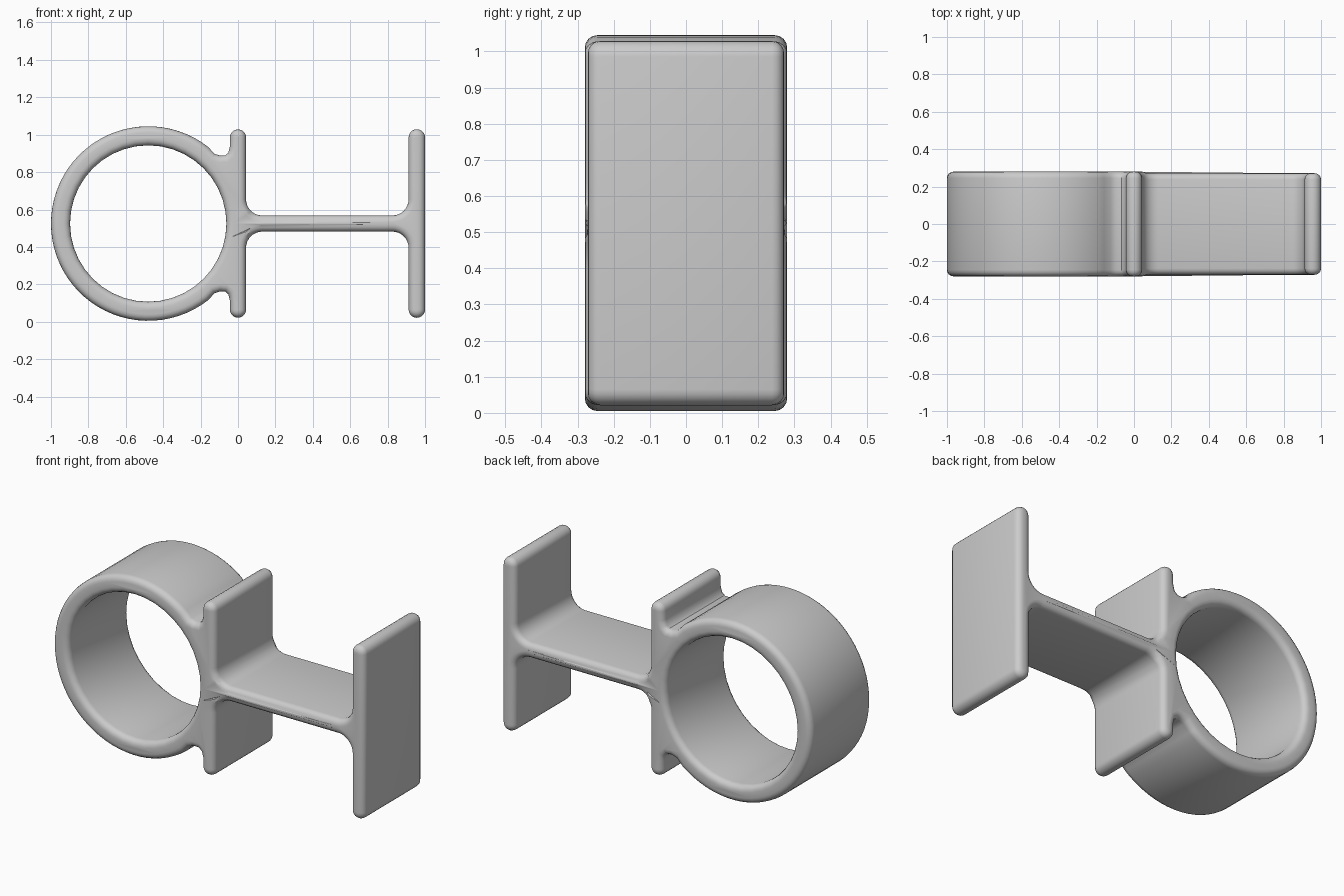
import bpy, bmesh
from math import cos, sin, radians

if "Cube" in bpy.data.objects:
    bpy.data.objects.remove(bpy.data.objects["Cube"])

MID = 0.525          # height of the symmetry plane
HALF_DEPTH = 0.28
ROUND = 0.035        # rounding of the front and back edges


def arc(cx, cz, r, start, end, steps):
    """Points on an arc, heights measured from the symmetry plane."""
    angles = [radians(start + (end - start) * i / steps) for i in range(steps + 1)]
    return [(cx + r * cos(a), cz + r * sin(a)) for a in angles]


# Upper half of the outline: ring, notch, near plate, web, far plate
upper = arc(-0.48, 0, 0.52, 180, 52, 26)
upper += [(-0.125, 0.372), (-0.095, 0.363), (-0.068, 0.364), (-0.052, 0.378), (-0.044, 0.41)]
upper += arc(0, 0.46, 0.043, 180, 0, 10)
upper += arc(0.13, 0.13, 0.087, 180, 270, 8)
upper += arc(0.825, 0.13, 0.087, 270, 360, 8)
upper += arc(0.956, 0.46, 0.044, 180, 0, 10)
lower = [(x, -z) for x, z in reversed(upper[1:])]
hole = arc(-0.48, 0, 0.418, 0, 360, 40)[:-1]

# Solid body: filled outline with a hole, extruded and rounded
curve = bpy.data.curves.new("body_outline", "CURVE")
curve.dimensions = "2D"
curve.fill_mode = "BOTH"
curve.extrude = HALF_DEPTH - ROUND
curve.bevel_depth = ROUND
curve.bevel_resolution = 3
curve.offset = -ROUND
for points in (upper + lower, hole):
    spline = curve.splines.new("POLY")
    spline.points.add(len(points) - 1)
    for p, (x, z) in zip(spline.points, points):
        p.co = (x, z, 0, 1)
    spline.use_cyclic_u = True
helper = bpy.data.objects.new("body_outline", curve)
bpy.context.collection.objects.link(helper)
bpy.context.view_layer.update()
graph = bpy.context.evaluated_depsgraph_get()
mesh = bpy.data.meshes.new_from_object(helper.evaluated_get(graph))
bpy.data.objects.remove(helper)

# Stand the body up; the web and plates are slightly shallower than the ring
bm = bmesh.new()
bm.from_mesh(mesh)
bmesh.ops.remove_doubles(bm, verts=bm.verts, dist=0.0005)
for v in bm.verts:
    x, z, y = v.co
    v.co = (x, -y * (0.97 if x > 0.06 else 1.0), z + MID)
bmesh.ops.recalc_face_normals(bm, faces=bm.faces)
bm.to_mesh(mesh)
bm.free()
body = bpy.data.objects.new("ring_and_beam", mesh)
bpy.context.collection.objects.link(body)

# Plain grey finish
grey = bpy.data.materials.new("light_grey")
grey.use_nodes = True
colour = (0.6, 0.6, 0.6, 1)
grey.diffuse_color = colour
grey.node_tree.nodes["Principled BSDF"].inputs["Base Color"].default_value = colour
mesh.materials.clear()
mesh.materials.append(grey)

bpy.ops.object.select_all(action="DESELECT")
body.select_set(True)
bpy.context.view_layer.objects.active = body
bpy.ops.object.shade_smooth_by_angle(angle=radians(35))
